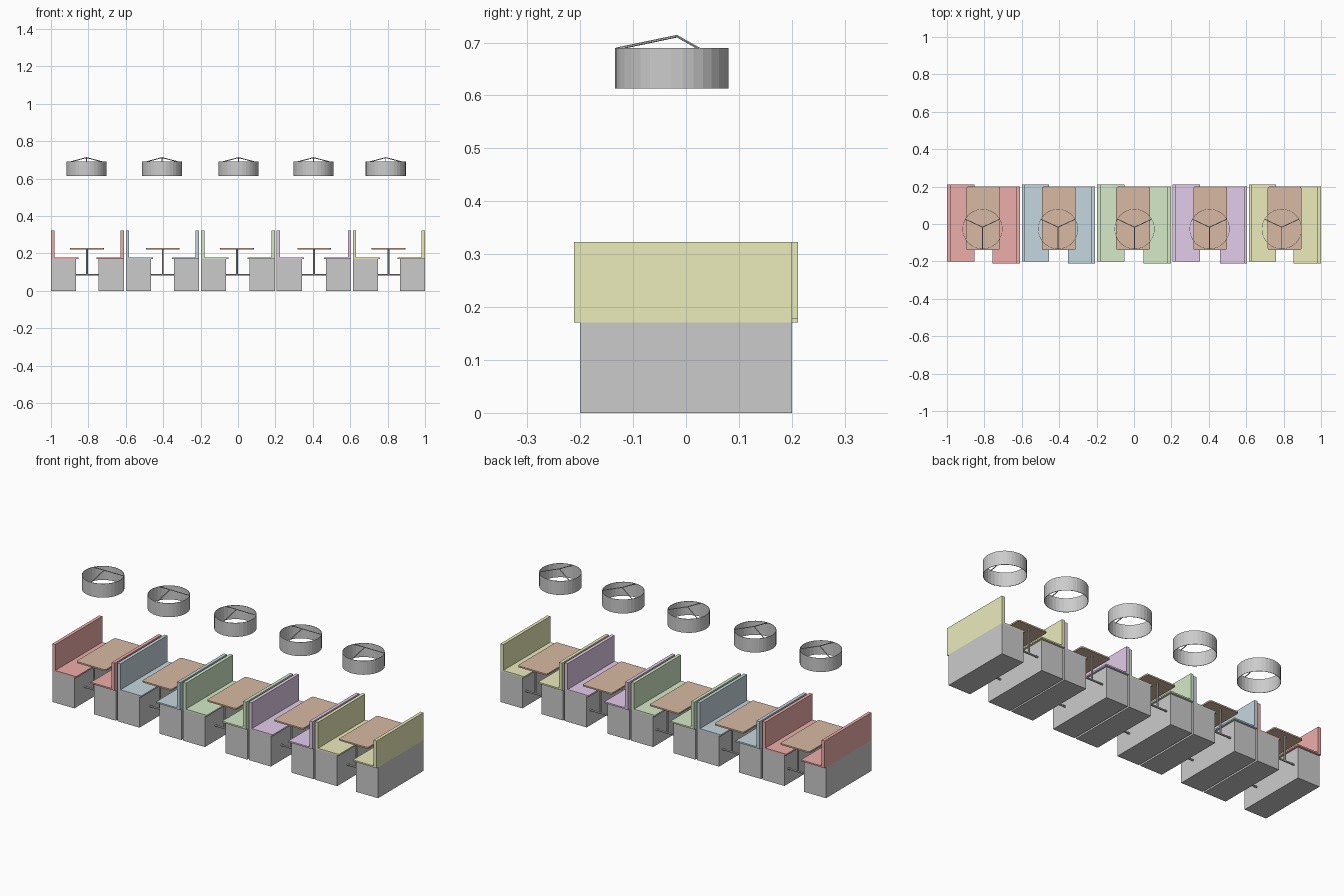
import bpy, bmesh, math
from mathutils import Vector

if "Cube" in bpy.data.objects:
    bpy.data.objects.remove(bpy.data.objects["Cube"])


def material(name, rgb):
    m = bpy.data.materials.new(name)
    m.diffuse_color = (*rgb, 1)
    m.use_nodes = True
    m.node_tree.nodes["Principled BSDF"].inputs["Base Color"].default_value = m.diffuse_color
    return m


def finish(name, bm, mat=None):
    bmesh.ops.recalc_face_normals(bm, faces=bm.faces)
    mesh = bpy.data.meshes.new(name)
    bm.to_mesh(mesh)
    bm.free()
    ob = bpy.data.objects.new(name, mesh)
    bpy.context.collection.objects.link(ob)
    if mat:
        mesh.materials.append(mat)
    return ob


def box(name, lo, hi, mat=None, corner=0):
    bm = bmesh.new()
    bmesh.ops.create_cube(bm, size=1)
    for v in bm.verts:
        v.co = [(a + b) / 2 + c * (b - a) for a, b, c in zip(lo, hi, v.co)]
    if corner:
        upright = [e for e in bm.edges
                   if abs(e.verts[0].co.z - e.verts[1].co.z) > 1e-4]
        bmesh.ops.bevel(bm, geom=upright, offset=corner, segments=3,
                        profile=0.5, affect='EDGES')
    return finish(name, bm, mat)


def rods(name, pairs, r, sides=8):
    bm = bmesh.new()
    for a, b in pairs:
        a, b = Vector(a), Vector(b)
        made = bmesh.ops.create_cone(bm, cap_ends=True, segments=sides,
                                     radius1=r, radius2=r, depth=(b - a).length)
        turn = (b - a).to_track_quat('Z', 'Y')
        for v in made['verts']:
            v.co = turn @ v.co + (a + b) / 2
    return finish(name, bm)


def padding(name, x, s, mat):
    # L-shaped seat and backrest; s = -1 turns it half round
    profile = [(0, .171), (.146, .171), (.146, .179), (.018, .179),
               (.018, .323), (0, .323)]
    bm = bmesh.new()
    face = bm.faces.new([bm.verts.new((x + s * px, -.2 * s, pz))
                         for px, pz in profile])
    out = bmesh.ops.extrude_face_region(bm, geom=[face])
    for v in out['geom']:
        if isinstance(v, bmesh.types.BMVert):
            v.co.y = .212 * s
    return finish(name, bm, mat)


def bench(name, x, s, mat):
    a, b = sorted((x, x + s * .135))
    box(name + "_base", (a, -.2, 0), (b, .2, .171))
    padding(name + "_padding", x, s, mat)


def table(name, cx, x0, x1, mat):
    box(name + "_top", (cx - .09, -.14, .222), (cx + .09, .2, .23), mat, .01)
    parts = []
    for y in (-.11, .17):
        parts += [((x0, y, .086), (x1, y, .086)), ((cx, y, .086), (cx, y, .223))]
    rods(name + "_frame", parts, .005)


def lamp(name, cx, cy=-.027, r=.107):
    # open drum shade hung from three spokes
    bm = bmesh.new()
    made = bmesh.ops.create_cone(bm, cap_ends=False, segments=32,
                                 radius1=r, radius2=r, depth=.077)
    bmesh.ops.translate(bm, verts=made['verts'], vec=(cx, cy, .6515))
    shade = finish(name + "_shade", bm)
    wall = shade.modifiers.new("wall", 'SOLIDIFY')
    wall.thickness = .002
    apex = (cx, cy + .01, .712)
    rods(name + "_spokes",
         [((cx + r * .98 * math.cos(math.radians(d)),
            cy + r * .98 * math.sin(math.radians(d)), .688), apex)
          for d in (-90, 30, 150)], .0025, 6)


# colour, bench outer left and right x, table x, lamp x
wood = material("wood", (.69, .49, .37))
booths = [
    ("red", (.85, .42, .40), -1.0, -.61, -.807, -.81),
    ("blue", (.56, .68, .74), -.60, -.208, -.402, -.406),
    ("green", (.66, .82, .57), -.198, .197, -.005, .003),
    ("purple", (.76, .60, .82), .207, .605, .407, .404),
    ("yellow", (.83, .83, .50), .614, 1.0, .805, .79),
]
for colour, rgb, left, right, tx, lx in booths:
    pad = material(colour + "_padding", rgb)
    bench(colour + "_left_bench", left, 1, pad)
    bench(colour + "_right_bench", right, -1, pad)
    table(colour + "_table", tx, left + .13, right - .13, wood)
    lamp(colour + "_lamp", lx)
